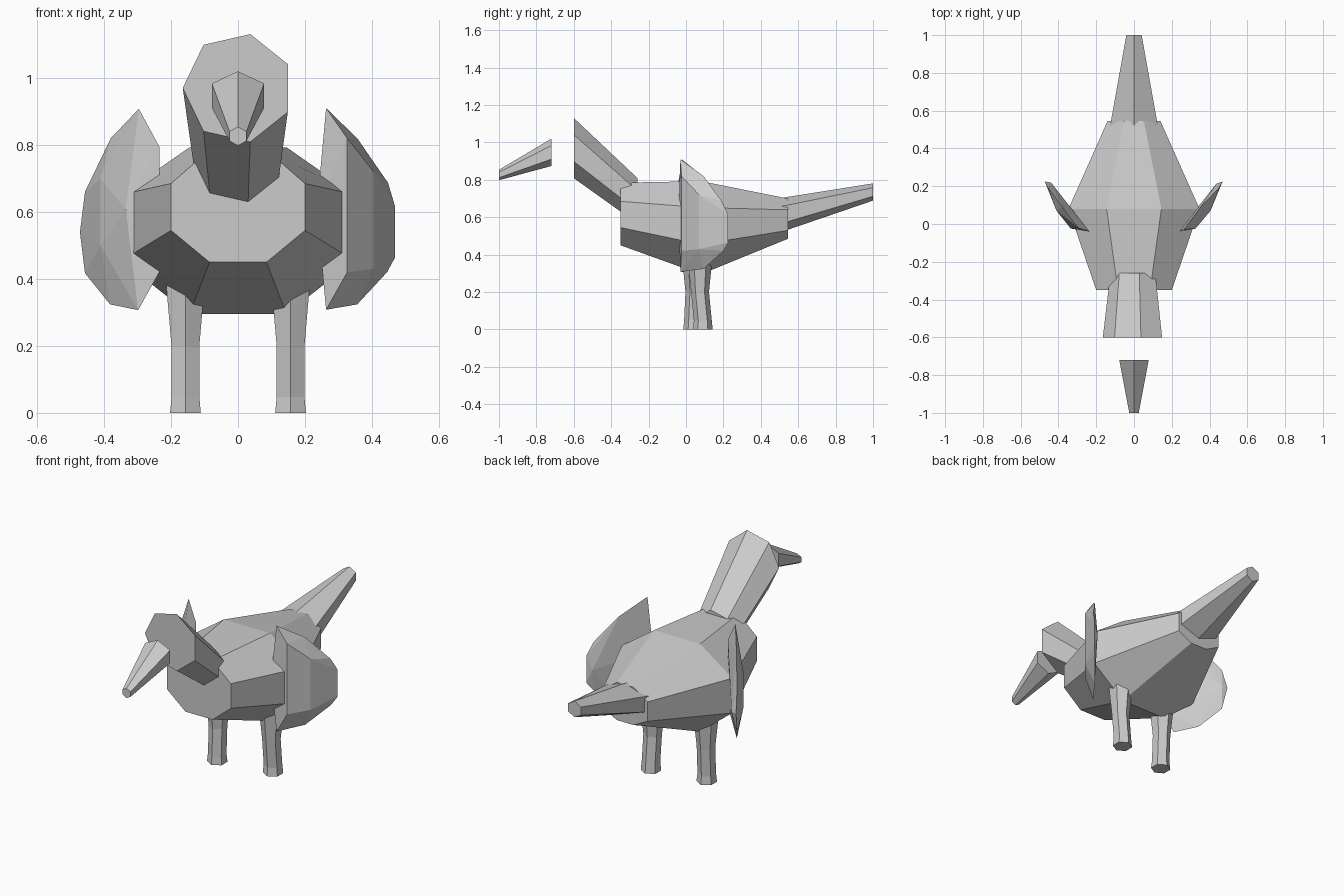
import bpy
import bmesh
from math import cos, sin, pi
from mathutils import Vector

cube = bpy.data.objects.get("Cube")
if cube:
    bpy.data.objects.remove(cube, do_unlink=True)

grey = bpy.data.materials.new("plain grey")
grey.use_nodes = True
grey.diffuse_color = (0.6, 0.6, 0.6, 1)
grey.node_tree.nodes["Principled BSDF"].inputs["Base Color"].default_value = (0.6, 0.6, 0.6, 1)


def finish(name, bm):
    bmesh.ops.recalc_face_normals(bm, faces=bm.faces)
    mesh = bpy.data.meshes.new(name)
    bm.to_mesh(mesh)
    bm.free()
    mesh.materials.append(grey)
    obj = bpy.data.objects.new(name, mesh)
    bpy.context.collection.objects.link(obj)
    return obj


def loft(name, rings):
    """Skin a row of matching rings and cap both ends."""
    bm = bmesh.new()
    loops = [[bm.verts.new(p) for p in ring] for ring in rings]
    for a, b in zip(loops, loops[1:]):
        for i in range(len(a)):
            j = (i + 1) % len(a)
            bm.faces.new((a[i], a[j], b[j], b[i]))
    bm.faces.new(loops[0])
    bm.faces.new(loops[-1])
    return finish(name, bm)


def upright_ring(sides, y, z, rx, rz, phase):
    angles = [phase + 2 * pi * i / sides for i in range(sides)]
    return [Vector((rx * cos(a), y, z + rz * sin(a))) for a in angles]


def flat_ring(sides, x, y, z, r):
    angles = [pi / 2 + 2 * pi * i / sides for i in range(sides)]
    return [Vector((x + r * cos(a), y + r * sin(a), z)) for a in angles]


def body_ring(y, narrow, wide, top, upper, lower, bottom):
    half = [(narrow, top), (wide, upper), (wide, lower), (narrow, bottom)]
    outline = half + [(-x, z) for x, z in reversed(half)]
    return [Vector((x, y, z)) for x, z in outline]


def hull(name, points):
    bm = bmesh.new()
    for p in points:
        bm.verts.new(p)
    out = bmesh.ops.convex_hull(bm, input=bm.verts)
    loose = [v for v in bm.verts if not v.link_faces]
    bmesh.ops.delete(bm, geom=loose, context="VERTS")
    return finish(name, bm)


# Eight-sided body, widest in the middle
loft("body", [
    body_ring(-0.35, 0.085, 0.2, 0.785, 0.685, 0.545, 0.45),
    body_ring(0.08, 0.145, 0.347, 0.793, 0.652, 0.455, 0.295),
    body_ring(0.545, 0.052, 0.14, 0.70, 0.64, 0.53, 0.485),
])

# Seven-sided neck and head
loft("neck_and_head", [
    upright_ring(7, -0.60, 0.97, 0.165, 0.165, pi),
    upright_ring(7, -0.26, 0.688, 0.125, 0.125, pi),
])

# Six-sided beak, standing just clear of the head
loft("beak", [
    upright_ring(6, -1.0, 0.826, 0.029, 0.028, pi / 2),
    upright_ring(6, -0.72, 0.947, 0.09, 0.073, pi / 2),
])

# Six-sided tail
loft("tail", [
    upright_ring(6, 0.50, 0.61, 0.15, 0.092, pi / 2),
    upright_ring(6, 1.0, 0.735, 0.047, 0.046, pi / 2),
])

# Legs, one slightly behind the other
for side, x, top_y, foot_y in (("left", 0.157, 0.075, 0.09), ("right", -0.157, 0.045, 0.038)):
    loft(side + "_leg", [
        flat_ring(6, x, foot_y, 0, 0.053),
        flat_ring(6, x, foot_y, 0.047, 0.048),
        flat_ring(6, x, top_y, 0.2, 0.048),
        flat_ring(6, x, top_y, 0.42, 0.07),
    ])

# Thin faceted wings, swept outward and back
hull("left_wing", [
    (0.263, -0.03, 0.91), (0.263, -0.03, 0.308), (0.235, -0.04, 0.607),
    (0.326, -0.024, 0.82), (0.326, -0.024, 0.42),
    (0.356, 0.094, 0.82), (0.356, 0.094, 0.324),
    (0.405, 0.07, 0.72), (0.405, 0.07, 0.43),
    (0.448, 0.19, 0.687), (0.445, 0.20, 0.42),
    (0.469, 0.225, 0.616), (0.469, 0.225, 0.464), (0.437, 0.214, 0.54),
])
hull("right_wing", [
    (-0.296, -0.02, 0.908), (-0.298, -0.02, 0.307),
    (-0.235, -0.04, 0.795), (-0.235, -0.04, 0.42),
    (-0.335, -0.024, 0.607),
    (-0.38, 0.09, 0.82), (-0.382, 0.09, 0.324),
    (-0.41, 0.07, 0.70), (-0.41, 0.07, 0.50),
    (-0.457, 0.195, 0.66), (-0.457, 0.195, 0.417),
    (-0.472, 0.225, 0.54), (-0.44, 0.22, 0.54),
])
